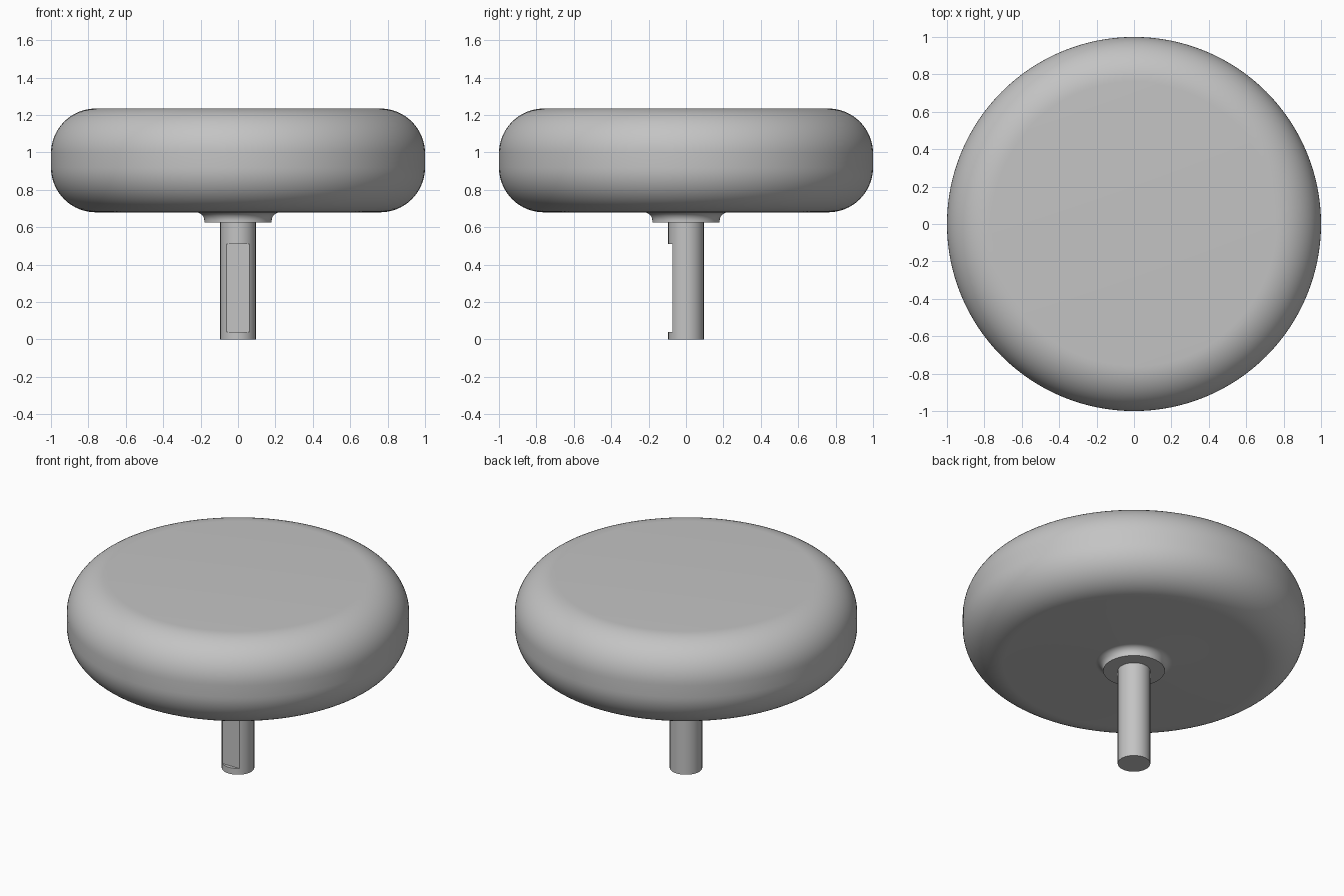
import bpy
import bmesh
from math import cos, sin, pi, radians, tau
from mathutils import Matrix

if "Cube" in bpy.data.objects:
    bpy.data.objects.remove(bpy.data.objects["Cube"], do_unlink=True)

grey = bpy.data.materials.new("plain_grey")
grey.use_nodes = True
colour = (0.55, 0.55, 0.55, 1)
grey.diffuse_color = colour
grey.node_tree.nodes["Principled BSDF"].inputs["Base Color"].default_value = colour


def arc(r, z, radius, start, end, steps):
    """Profile points along an arc, angles in degrees."""
    angles = [radians(start + (end - start) * i / steps) for i in range(steps + 1)]
    return [(r + radius * cos(a), z + radius * sin(a)) for a in angles]


def lathe(name, profile, sides):
    """Spin a profile, running from axis to axis, into a closed solid."""
    bm = bmesh.new()
    verts = [bm.verts.new((r, 0, z)) for r, z in profile]
    edges = [bm.edges.new(pair) for pair in zip(verts, verts[1:])]
    bmesh.ops.spin(bm, geom=verts + edges, axis=(0, 0, 1), cent=(0, 0, 0),
                   angle=tau, steps=sides, use_merge=True)
    bmesh.ops.remove_doubles(bm, verts=bm.verts, dist=1e-5)
    return finish(name, bm)


def finish(name, bm):
    bmesh.ops.recalc_face_normals(bm, faces=bm.faces)
    mesh = bpy.data.meshes.new(name)
    bm.to_mesh(mesh)
    bm.free()
    mesh.materials.append(grey)
    obj = bpy.data.objects.new(name, mesh)
    bpy.context.collection.objects.link(obj)
    return obj


def select(obj):
    bpy.ops.object.select_all(action="DESELECT")
    obj.select_set(True)
    bpy.context.view_layer.objects.active = obj


# Rounded head with a flared collar underneath
bottom, top, fillet, flare = 0.68, 1.235, 0.24, 0.045
profile = [(0, 0.625), (0.18, 0.625), (0.18, bottom - flare)]
profile += arc(0.18 + flare, bottom - flare, flare, 180, 90, 8)[1:]
profile += arc(1 - fillet, bottom + fillet, fillet, -90, 0, 16)
profile += arc(1 - fillet, top - fillet, fillet, 0, 90, 16)
profile += [(0, top)]
head = lathe("head_and_collar", profile, 128)

# Straight shaft
shaft = lathe("shaft", [(0, 0), (0.095, 0), (0.095, 0.63), (0, 0.63)], 64)

# Flat notch in the front of the shaft
low, high, depth_y = 0.04, 0.51, -0.073
bm = bmesh.new()
bmesh.ops.create_cube(bm, size=1, matrix=Matrix.Translation(
    (0, depth_y - 0.1, (low + high) / 2)) @ Matrix.Diagonal((0.4, 0.2, high - low, 1)))
cutter = finish("notch_cutter", bm)
cutter.hide_render = True
notch = shaft.modifiers.new("notch", "BOOLEAN")
notch.operation = "DIFFERENCE"
notch.solver = "EXACT"
notch.object = cutter
select(shaft)
bpy.ops.object.modifier_apply(modifier=notch.name)
bpy.data.objects.remove(cutter, do_unlink=True)

for part in (head, shaft):
    select(part)
    bpy.ops.object.shade_smooth_by_angle(angle=radians(30))
